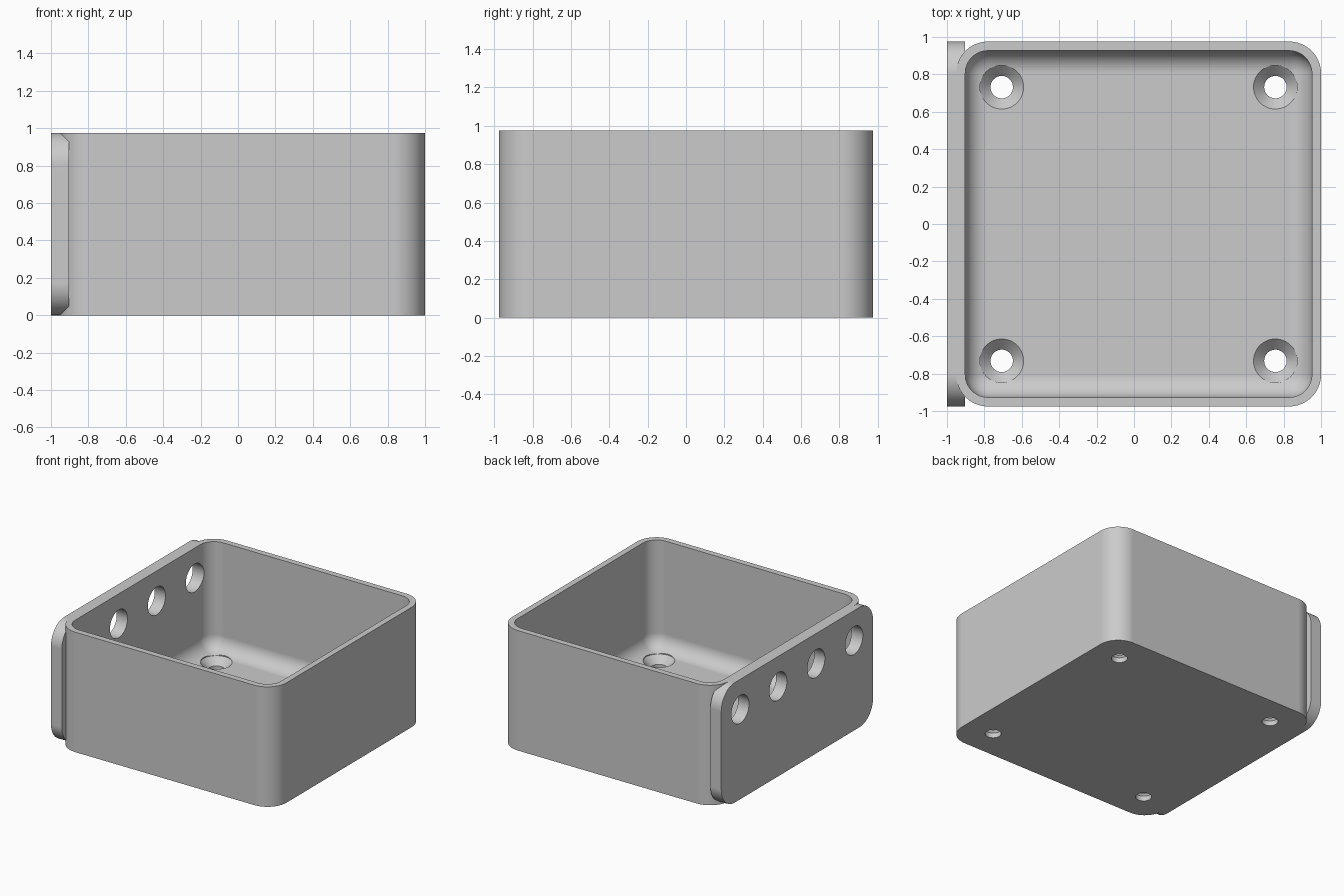
import bpy, bmesh, math
from mathutils import Matrix, Vector

if "Cube" in bpy.data.objects:
    bpy.data.objects.remove(bpy.data.objects["Cube"], do_unlink=True)

MM = 2 / 41                     # one unit of the design grid
HEIGHT, HALF = 20 * MM, 20 * MM
WALL, FLOOR = MM, 2 * MM
RADIUS = 3.5 * MM
MID_X = 0.5 * MM                # centre of the tray
PITCH = 15 * MM                 # hole distance from the centre

grey = bpy.data.materials.new("light grey")
grey.use_nodes = True
grey.diffuse_color = (0.6, 0.6, 0.6, 1)
grey.node_tree.nodes["Principled BSDF"].inputs["Base Color"].default_value = (0.6, 0.6, 0.6, 1)


def make_object(name, bm):
    bmesh.ops.recalc_face_normals(bm, faces=bm.faces)
    mesh = bpy.data.meshes.new(name)
    bm.to_mesh(mesh)
    bm.free()
    mesh.materials.append(grey)
    obj = bpy.data.objects.new(name, mesh)
    bpy.context.collection.objects.link(obj)
    return obj


def rounded_box(name, low, high, radius, axes):
    """Box whose edges along the given axes are rounded."""
    low, high = Vector(low), Vector(high)
    bm = bmesh.new()
    bmesh.ops.create_cube(bm, size=1)
    bmesh.ops.scale(bm, vec=high - low, verts=bm.verts)
    bmesh.ops.translate(bm, vec=(low + high) / 2, verts=bm.verts)
    edges = [e for e in bm.edges
             if any(abs(e.verts[0].co[a] - e.verts[1].co[a]) > 1e-4 for a in axes)]
    bmesh.ops.bevel(bm, geom=edges, offset=radius, offset_type='OFFSET',
                    segments=12, profile=0.5, affect='EDGES')
    return make_object(name, bm)


def lathe(name, profile, matrix, sides=48):
    """Closed solid turned around z from (radius, height) points."""
    bm = bmesh.new()
    rings = []
    for r, z in profile:
        angles = [2 * math.pi * i / sides for i in range(sides)]
        rings.append([bm.verts.new((r * math.cos(a), r * math.sin(a), z)) for a in angles])
    for a, b in zip(rings, rings[1:]):
        for i in range(sides):
            j = (i + 1) % sides
            bm.faces.new((a[i], a[j], b[j], b[i]))
    bm.faces.new(rings[0][::-1])
    bm.faces.new(rings[-1])
    bm.transform(matrix)
    return make_object(name, bm)


# Tray body, side plate and cavity
tray = rounded_box("tray", (MID_X - HALF, -HALF, 0), (MID_X + HALF, HALF, HEIGHT), RADIUS, (2,))
plate = rounded_box("side_plate", (-1, -HALF, 0), (-1 + 2 * MM, HALF, HEIGHT), RADIUS, (0,))
inner = HALF - WALL
cavity = rounded_box("cavity", (MID_X - inner, -inner, FLOOR),
                     (MID_X + inner, inner, HEIGHT + 0.4), RADIUS - WALL, (0, 1, 2))
steps = [(plate, 'UNION'), (cavity, 'DIFFERENCE')]

# Countersunk floor holes
countersink = [(0.06, -0.1), (0.06, FLOOR - 0.057), (0.117, FLOOR), (0.117, FLOOR + 0.2)]
for sx in (-1, 1):
    for sy in (-1, 1):
        place = Matrix.Translation((MID_X + sx * PITCH, sy * PITCH, 0))
        steps.append((lathe("floor_hole", countersink, place), 'DIFFERENCE'))

# Row of plain holes through the side plate
for i in range(4):
    place = Matrix.Translation((-0.95, (i - 1.5) * 10 * MM, PITCH)) @ Matrix.Rotation(math.pi / 2, 4, 'Y')
    steps.append((lathe("side_hole", [(0.113, -0.15), (0.113, 0.15)], place), 'DIFFERENCE'))

for helper, operation in steps:
    mod = tray.modifiers.new(helper.name, 'BOOLEAN')
    mod.object = helper
    mod.operation = operation
    mod.solver = 'EXACT'

# Bake the cuts, then drop the helpers
depsgraph = bpy.context.evaluated_depsgraph_get()
depsgraph.update()
baked = bpy.data.meshes.new_from_object(tray.evaluated_get(depsgraph))
tray.modifiers.clear()
tray.data = baked
baked.materials.clear()
baked.materials.append(grey)
for helper, _ in steps:
    bpy.data.objects.remove(helper, do_unlink=True)

# Smooth rounded corners, flat walls
bpy.ops.object.select_all(action='DESELECT')
tray.select_set(True)
bpy.context.view_layer.objects.active = tray
bpy.ops.object.shade_smooth_by_angle(angle=math.radians(30))
weighted = tray.modifiers.new("flat_walls", 'WEIGHTED_NORMAL')
weighted.keep_sharp = True
